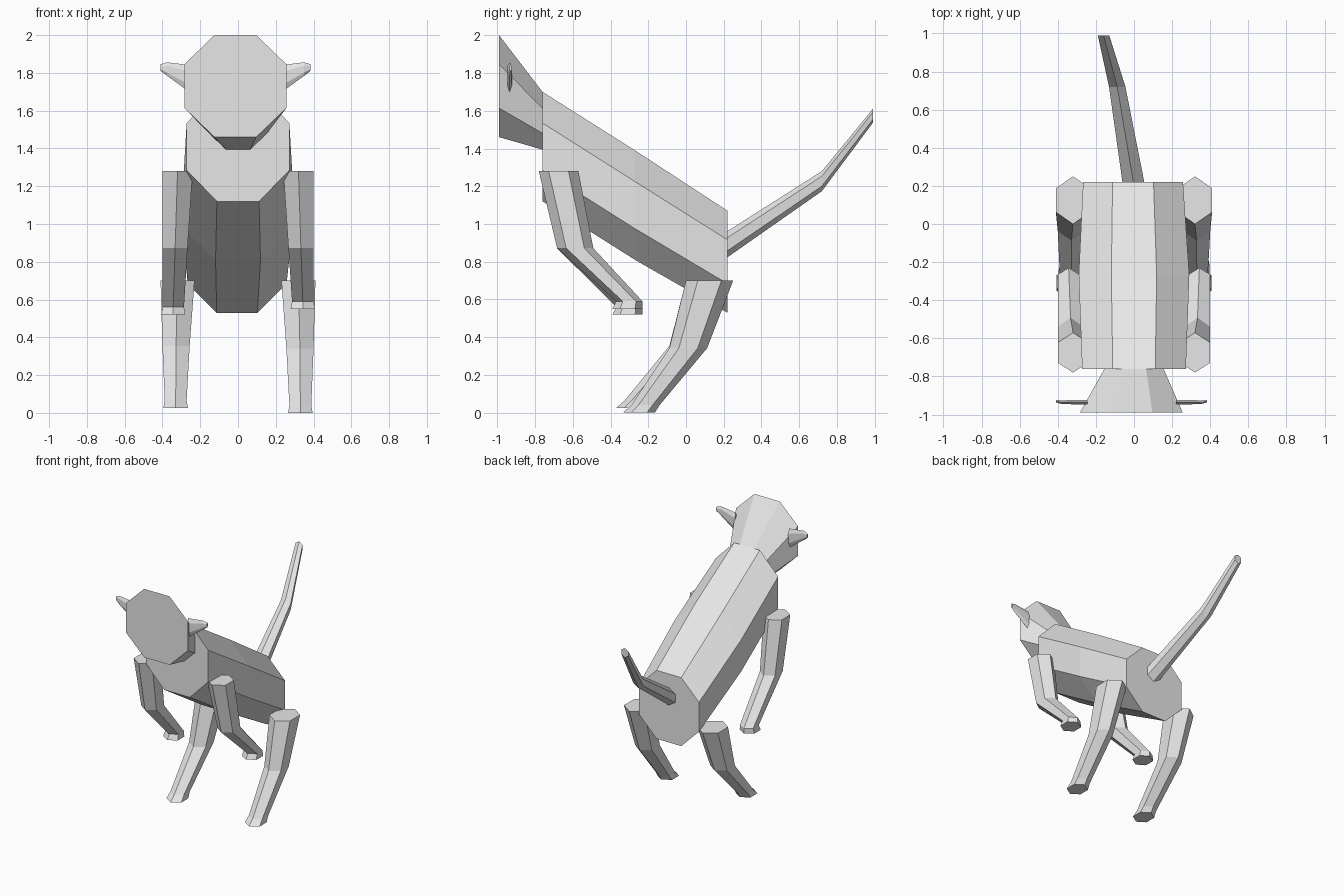
import bpy, bmesh

if "Cube" in bpy.data.objects:
    bpy.data.objects.remove(bpy.data.objects["Cube"], do_unlink=True)

grey = bpy.data.materials.new("light_grey")
grey.use_nodes = True
grey.diffuse_color = (0.8, 0.8, 0.8, 1)
grey.node_tree.nodes["Principled BSDF"].inputs["Base Color"].default_value = (0.8, 0.8, 0.8, 1)

# Unit outlines, listed in order around the ring
OCT = [(.41, 1), (1, .43), (1, -.43), (.41, -1), (-.41, -1), (-1, -.43), (-1, .43), (-.41, 1)]
HEX = [(0, 1), (1, .5), (1, -.5), (0, -1), (-1, -.5), (-1, .5)]


def loft(name, outline, axis, rings):
    """Join scaled outlines; each ring is (centre, half size u, half size v), square to axis."""
    bm = bmesh.new()
    loops = []
    for (x, y, z), a, b in rings:
        loop = []
        for u, v in outline:
            u, v = u * a, v * b
            offset = {"x": (0, u, v), "y": (u, 0, v), "z": (u, v, 0)}[axis]
            loop.append(bm.verts.new((x + offset[0], y + offset[1], z + offset[2])))
        loops.append(loop)
    n = len(outline)
    for p, q in zip(loops, loops[1:]):
        for i in range(n):
            j = (i + 1) % n
            bm.faces.new((p[i], p[j], q[j], q[i]))
    bm.faces.new(loops[0])
    bm.faces.new(loops[-1])
    bmesh.ops.recalc_face_normals(bm, faces=bm.faces)
    mesh = bpy.data.meshes.new(name)
    bm.to_mesh(mesh)
    bm.free()
    mesh.materials.append(grey)
    obj = bpy.data.objects.new(name, mesh)
    bpy.context.collection.objects.link(obj)
    return obj


# Sloping body and flared head
loft("body", OCT, "y", [((0, -.76, 1.41), .272, .29),
                        ((0, -.27, 1.10), .29, .29),
                        ((-.005, .22, .80), .262, .27)])
loft("head", OCT, "y", [((0, -.76, 1.547), .155, .153),
                        ((-.014, -.99, 1.73), .27, .27)])

# Raised tail, drifting to one side
loft("tail", HEX, "y", [((0, .20, .88), .058, .07),
                        ((-.088, .72, 1.227), .043, .053),
                        ((-.16, .99, 1.573), .03, .037)])

for side, s in (("left", 1), ("right", -1)):
    left = s > 0
    shift = 0 if left else -.025

    # Flat tapering ear
    loft(side + "_ear", HEX, "x", [((s * .22 + shift, -.935, 1.765), .012, .075),
                                   ((s * .35 + shift, -.935, 1.82), .01, .036),
                                   ((s * .384 + shift, -.93, 1.828), .006, .018)])

    # Front leg, lifted and bent
    drop = 0 if left else -.03
    loft(side + "_front_leg", HEX, "z", [((s * .32, -.675, 1.28), .08, .105),
                                         ((s * .333, -.587, .872), .066, .096),
                                         ((s * .343, -.30, .59 + drop), .057, .07),
                                         ((s * .343, -.31, .55 + drop), .064, .08)])

    # Back leg, standing
    lift, step = (0, 0) if left else (.025, -.035)
    loft(side + "_back_leg", HEX, "z", [((s * .32, .125, .70), .09, .125),
                                        ((s * .328, .012, .342 + lift / 2), .072, .1),
                                        ((s * .33, -.215 + step, .04 + lift), .058, .075),
                                        ((s * .33, -.25 + step, lift), .065, .085)])
